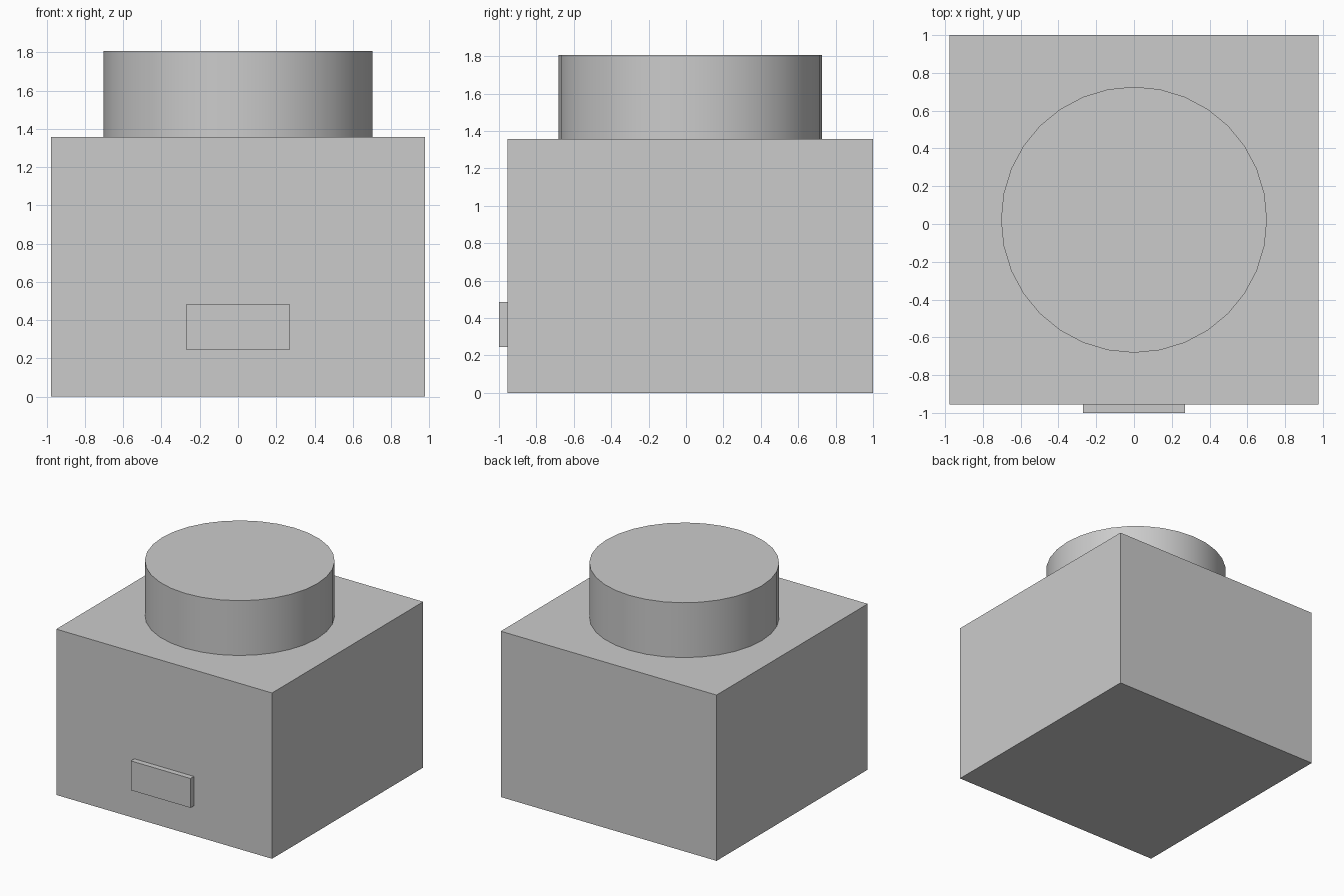
import bpy
import math

default = bpy.data.objects.get("Cube")
if default:
    bpy.data.objects.remove(default, do_unlink=True)

# One plain grey for every part
GREY = (0.6, 0.6, 0.6, 1.0)
grey = bpy.data.materials.new("plain grey")
grey.use_nodes = True
grey.diffuse_color = GREY
grey.node_tree.nodes["Principled BSDF"].inputs["Base Color"].default_value = GREY


def finish(name):
    obj = bpy.context.object
    obj.name = obj.data.name = name
    obj.data.materials.append(grey)
    return obj


def box(name, low, high):
    centre = [(a + b) / 2 for a, b in zip(low, high)]
    bpy.ops.mesh.primitive_cube_add(size=1, location=centre)
    obj = finish(name)
    obj.scale = [b - a for a, b in zip(low, high)]
    bpy.ops.object.transform_apply(location=False, rotation=False, scale=True)
    return obj


HALF, FRONT, BACK, TOP = 0.977, -0.955, 1.0, 1.357
HEIGHT = 1.806

# Square body
box("body", (-HALF, FRONT, 0), (HALF, BACK, TOP))

# Raised plate low on the front
box("front_plate", (-0.27, -1.0, 0.245), (0.27, FRONT, 0.485))

# Round drum on top, centred on the body
bpy.ops.mesh.primitive_cylinder_add(
    vertices=32, radius=0.704, depth=HEIGHT - TOP,
    location=(0, (FRONT + BACK) / 2, (HEIGHT + TOP) / 2))
finish("top_drum")
bpy.ops.object.shade_smooth_by_angle(angle=math.radians(30))
